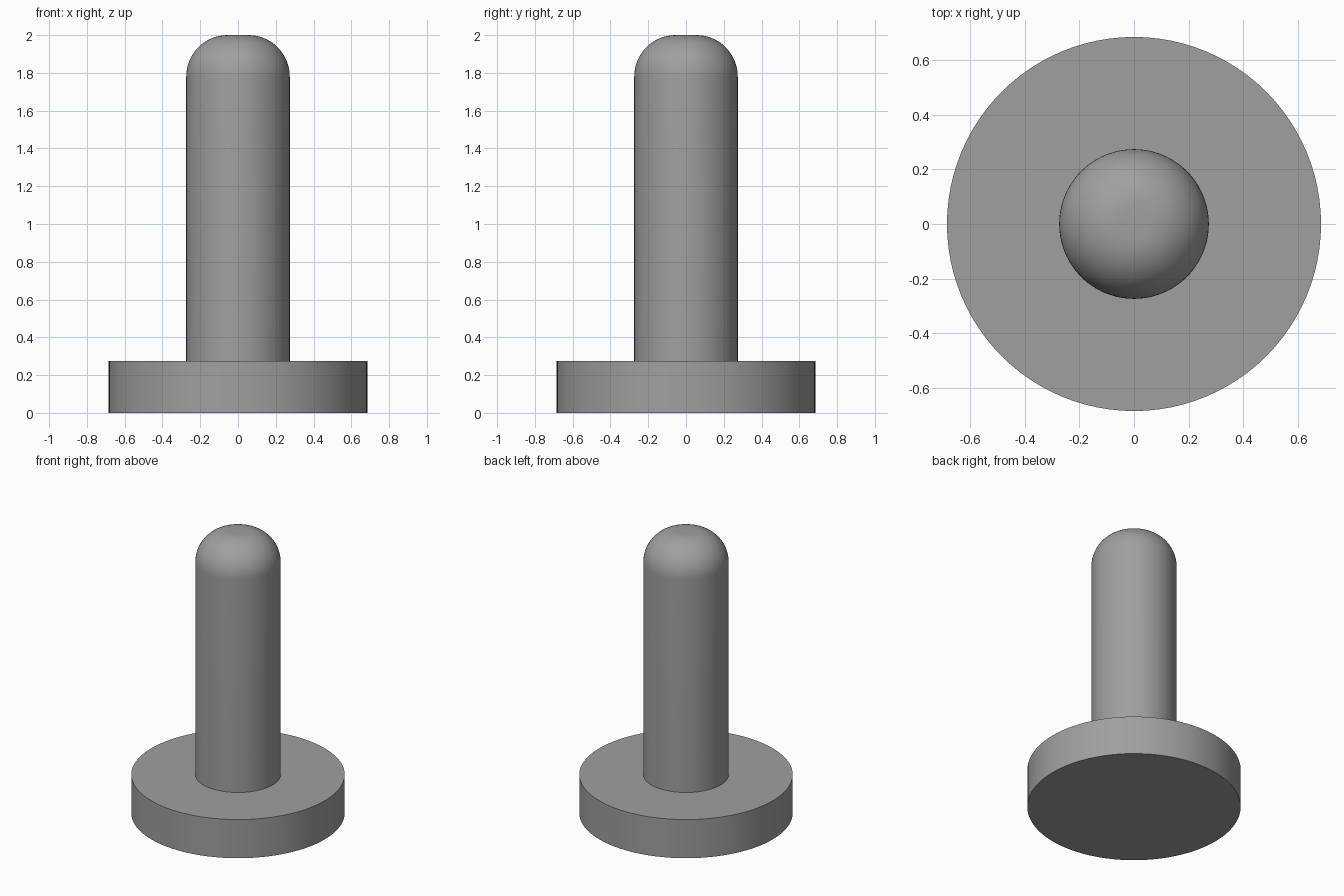
import bpy, bmesh, math

if "Cube" in bpy.data.objects:
    bpy.data.objects.remove(bpy.data.objects["Cube"])

SEGMENTS = 96
BASE_R, BASE_H = 0.685, 0.274
PIN_R, TOP_Z, FILLET = 0.274, 2.0, 0.219

grey = bpy.data.materials.new("mid grey")
grey.diffuse_color = (0.35, 0.35, 0.35, 1)
grey.use_nodes = True
grey.node_tree.nodes["Principled BSDF"].inputs["Base Color"].default_value = grey.diffuse_color


def lathe(name, profile):
    """Revolve an (r, z) profile around z and cap both open ends."""
    bm = bmesh.new()
    rings = []
    for r, z in profile:
        rings.append([bm.verts.new((r * math.cos(a), r * math.sin(a), z))
                      for a in (2 * math.pi * i / SEGMENTS for i in range(SEGMENTS))])
    for low, high in zip(rings, rings[1:]):
        for i in range(SEGMENTS):
            j = (i + 1) % SEGMENTS
            bm.faces.new((low[i], low[j], high[j], high[i]))
    bm.faces.new(rings[0][::-1])
    bm.faces.new(rings[-1])
    mesh = bpy.data.meshes.new(name)
    bm.to_mesh(mesh)
    bm.free()
    mesh.materials.append(grey)
    obj = bpy.data.objects.new(name, mesh)
    bpy.context.collection.objects.link(obj)
    bpy.ops.object.select_all(action='DESELECT')
    obj.select_set(True)
    bpy.context.view_layer.objects.active = obj
    bpy.ops.object.shade_smooth_by_angle(angle=math.radians(30))
    return obj


# Flat round base
lathe("base_disc", [(BASE_R, 0), (BASE_R, BASE_H)])

# Upright pin with a rounded top edge and a small flat tip
steps = 16
rounding = [(PIN_R - FILLET + FILLET * math.cos(t), TOP_Z - FILLET + FILLET * math.sin(t))
            for t in (math.pi / 2 * k / steps for k in range(steps + 1))]
lathe("pin", [(PIN_R, BASE_H)] + rounding)
